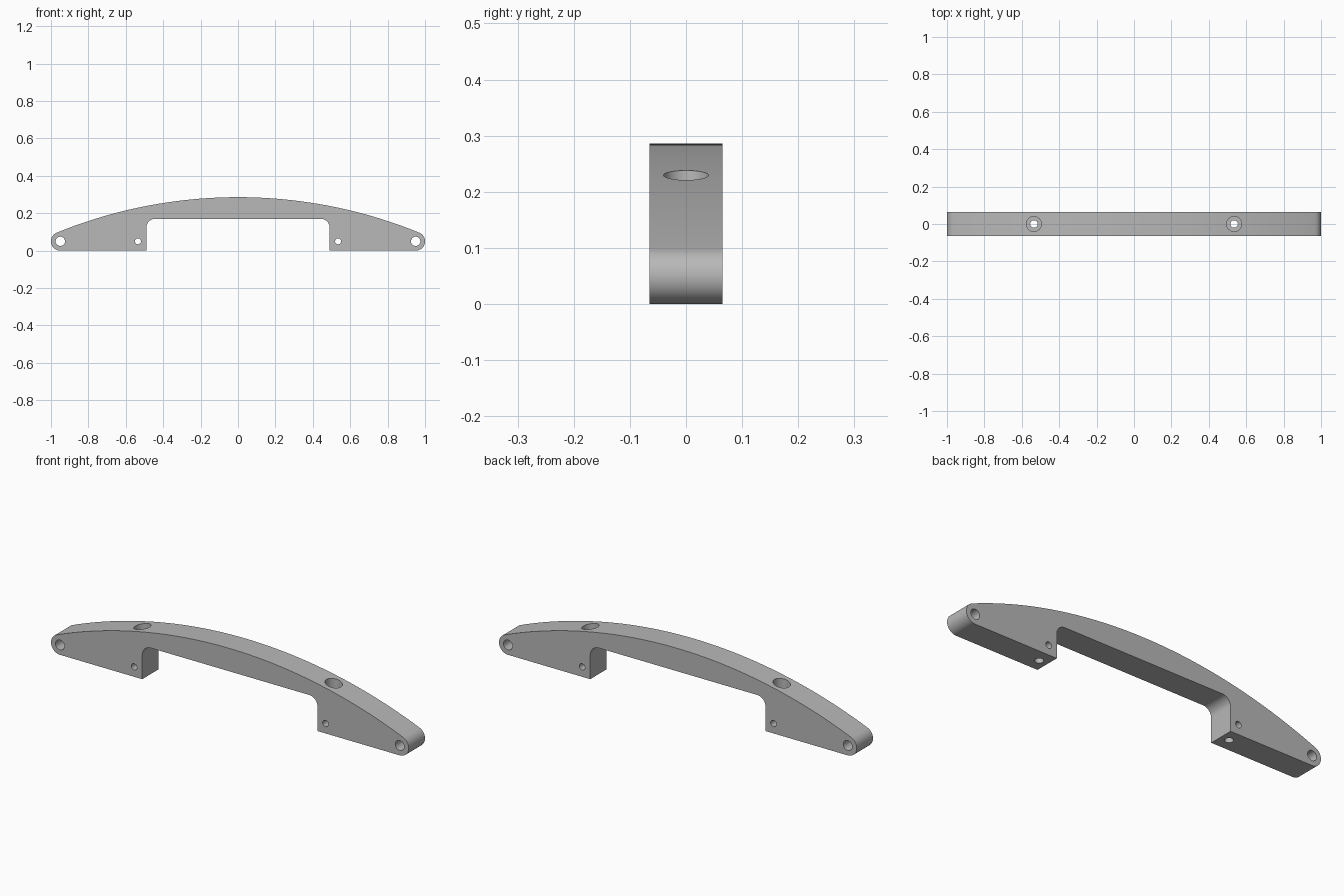
import bpy, bmesh
from math import sin, cos, pi, atan2, radians

if "Cube" in bpy.data.objects:
    bpy.data.objects.remove(bpy.data.objects["Cube"])

HALF_WIDTH = 0.065
TOP, END_R, END_X = 0.286, 0.05, 0.95
LEG_X, GRIP_Z, FILLET = 0.49, 0.17, 0.047
BOLT_X = 0.535

metal = bpy.data.materials.new("satin grey")
metal.use_nodes = True
grey = (0.48, 0.48, 0.48, 1)
metal.diffuse_color = grey
metal.node_tree.nodes["Principled BSDF"].inputs["Base Color"].default_value = grey


def arc(cx, cz, r, a0, a1, n):
    """Points of an arc in the XZ plane."""
    return [(cx + r * cos(a0 + (a1 - a0) * i / n), cz + r * sin(a0 + (a1 - a0) * i / n))
            for i in range(n + 1)]


def cylinder(name, radius, depth, location, rotation=(0, 0, 0)):
    bpy.ops.mesh.primitive_cylinder_add(vertices=48, radius=radius, depth=depth,
                                        location=location, rotation=rotation)
    ob = bpy.context.object
    ob.name = name
    ob.hide_render = True
    ob.data.materials.append(metal)
    return ob


# Half outline: arched top tangent to the round end, foot, filleted grip opening
drop = TOP - END_R
R = (END_X ** 2 + drop ** 2 - END_R ** 2) / (2 * (drop - END_R))
centre_z = TOP - R
tangent = atan2(END_R - centre_z, END_X)
half = arc(0, centre_z, R, pi / 2, tangent, 32)
half += arc(END_X, END_R, END_R, tangent, -pi / 2, 20)[1:]
half += [(LEG_X, 0)]
half += arc(LEG_X - FILLET, GRIP_Z - FILLET, FILLET, 0, pi / 2, 12)
outline = half + [(-x, z) for x, z in reversed(half[1:])]

# Handle body extruded across its width
bm = bmesh.new()
face = bm.faces.new([bm.verts.new((x, -HALF_WIDTH, z)) for x, z in outline])
side = bmesh.ops.extrude_face_region(bm, geom=[face])["geom"]
bmesh.ops.translate(bm, vec=(0, 2 * HALF_WIDTH, 0),
                    verts=[v for v in side if isinstance(v, bmesh.types.BMVert)])
bmesh.ops.recalc_face_normals(bm, faces=bm.faces)
mesh = bpy.data.meshes.new("handle_body")
bm.to_mesh(mesh)
bm.free()
handle = bpy.data.objects.new("handle_body", mesh)
bpy.context.collection.objects.link(handle)
mesh.materials.append(metal)

# Pivot holes, pin holes, and counterbored bolt holes on both sides
cutters = []
for s in (-1, 1):
    across = (pi / 2, 0, 0)
    cutters += [
        cylinder("pivot_hole_cutter", 0.025, 0.4, (s * END_X, 0, END_R), across),
        cylinder("bolt_hole_cutter", 0.02, 1, (s * BOLT_X, 0, 0.1)),
        cylinder("counterbore_cutter", 0.04, 0.3, (s * BOLT_X, 0, 0.32)),
        cylinder("pin_hole_cutter", 0.016, 0.4, (s * BOLT_X, 0, END_R), across),
    ]

bpy.ops.object.select_all(action="DESELECT")
handle.select_set(True)
bpy.context.view_layer.objects.active = handle
for cutter in cutters:
    mod = handle.modifiers.new("hole", "BOOLEAN")
    mod.operation = "DIFFERENCE"
    mod.solver = "EXACT"
    mod.object = cutter
    bpy.ops.object.modifier_apply(modifier=mod.name)
for cutter in cutters:
    bpy.data.objects.remove(cutter)

bpy.ops.object.shade_smooth_by_angle(angle=radians(30))
